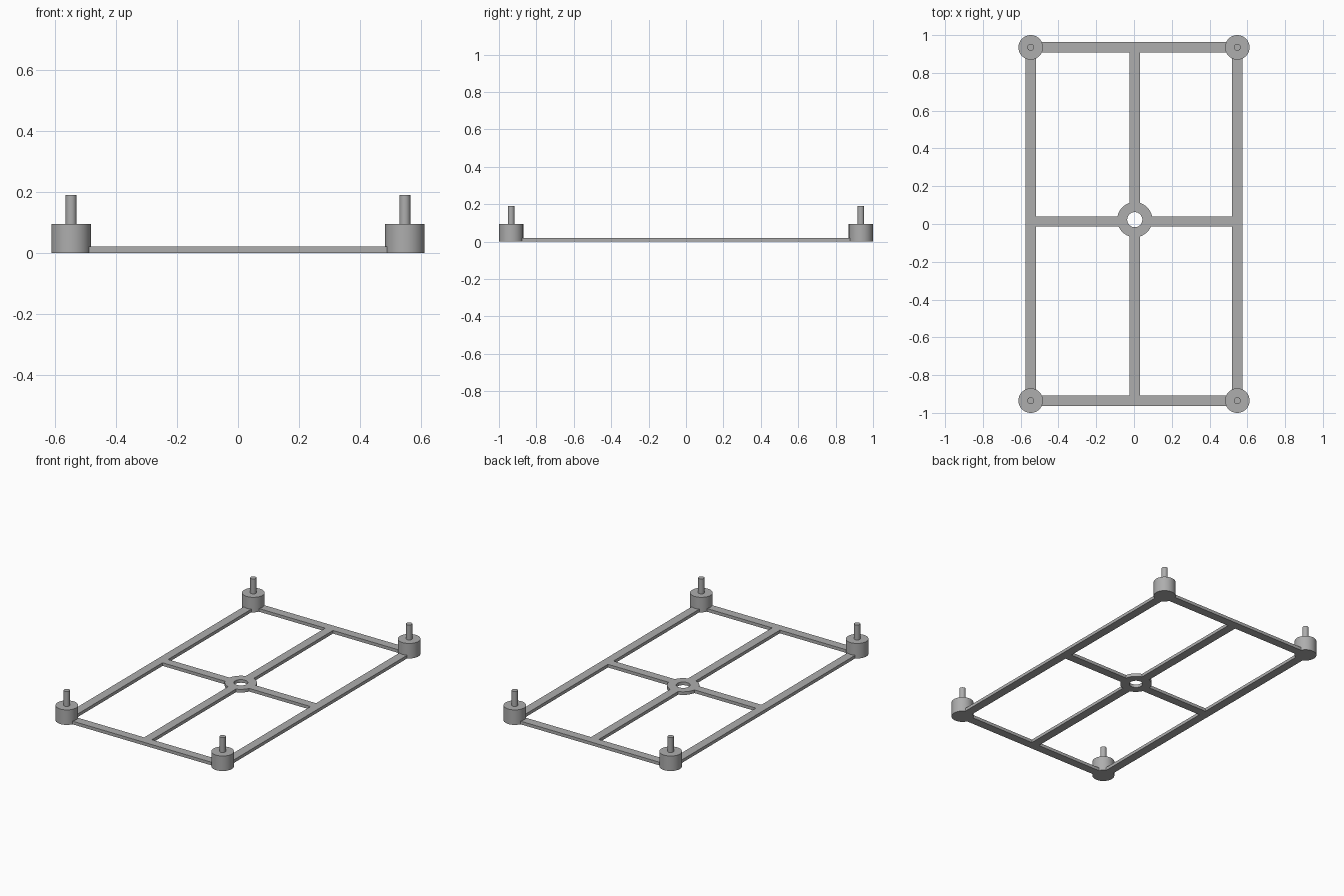
import bpy
import bmesh
import math
from mathutils import Matrix

old = bpy.data.objects.get("Cube")
if old:
    bpy.data.objects.remove(old, do_unlink=True)

grey = bpy.data.materials.new("matte_grey")
grey.use_nodes = True
colour = (0.42, 0.42, 0.42, 1)
grey.diffuse_color = colour
grey.node_tree.nodes["Principled BSDF"].inputs["Base Color"].default_value = colour

CX, CY = 0.547, 0.935        # corner post centres
HUB_X, HUB_Y = 0.004, 0.023  # central ring
RAIL, THICK = 0.055, 0.02
CROSS_Y = 0.013


def finish(name, bm, smooth=False):
    bmesh.ops.recalc_face_normals(bm, faces=bm.faces)
    mesh = bpy.data.meshes.new(name)
    bm.to_mesh(mesh)
    bm.free()
    mesh.materials.append(grey)
    obj = bpy.data.objects.new(name, mesh)
    bpy.context.collection.objects.link(obj)
    if smooth:
        bpy.ops.object.select_all(action='DESELECT')
        obj.select_set(True)
        bpy.context.view_layer.objects.active = obj
        bpy.ops.object.shade_smooth_by_angle(angle=math.radians(30))
    return obj


def bar(name, x0, x1, y0, y1):
    bm = bmesh.new()
    place = Matrix.Translation(((x0 + x1) / 2, (y0 + y1) / 2, THICK / 2))
    size = Matrix.Diagonal((x1 - x0, y1 - y0, THICK, 1))
    bmesh.ops.create_cube(bm, size=1, matrix=place @ size)
    return finish(name, bm)


def lathe(name, profile, x, y, closed=False, steps=48):
    """Revolve a radius/height profile about a vertical axis."""
    bm = bmesh.new()
    verts = [bm.verts.new((r, 0, z)) for r, z in profile]
    edges = [bm.edges.new(pair) for pair in zip(verts, verts[1:])]
    if closed:
        edges.append(bm.edges.new((verts[-1], verts[0])))
    bmesh.ops.spin(bm, geom=verts + edges, cent=(0, 0, 0), axis=(0, 0, 1),
                   angle=math.tau, steps=steps, use_duplicate=False)
    bmesh.ops.remove_doubles(bm, verts=bm.verts, dist=1e-5)
    bmesh.ops.translate(bm, verts=bm.verts, vec=(x, y, 0))
    return finish(name, bm, True)


# Corner posts with pins
post = [(0, 0), (0.065, 0), (0.065, 0.095), (0.018, 0.095), (0.018, 0.19), (0, 0.19)]
for side, sx in (("left", 1), ("right", -1)):
    for end, sy in (("front", -1), ("back", 1)):
        lathe(f"{end}_{side}_post", post, sx * CX, sy * CY)

# Outer frame rails, ending inside the posts
h = RAIL / 2
inset = 0.05
for side, sx in (("left", 1), ("right", -1)):
    bar(f"{side}_rail", sx * CX - h, sx * CX + h, -CY + inset, CY - inset)
for end, sy in (("front", -1), ("back", 1)):
    bar(f"{end}_rail", -CX + inset, CX - inset, sy * CY - h, sy * CY + h)

# Central ring with open hole
ring = [(0.04, 0), (0.093, 0), (0.093, THICK), (0.04, THICK)]
lathe("centre_ring", ring, HUB_X, HUB_Y, closed=True)

# Cross braces from the ring to the frame
reach = 0.085
bar("left_brace", HUB_X + reach, CX - h, CROSS_Y - h, CROSS_Y + h)
bar("right_brace", -CX + h, HUB_X - reach, CROSS_Y - h, CROSS_Y + h)
bar("back_brace", HUB_X - h, HUB_X + h, HUB_Y + reach, CY - h)
bar("front_brace", HUB_X - h, HUB_X + h, -CY + h, HUB_Y - reach)
